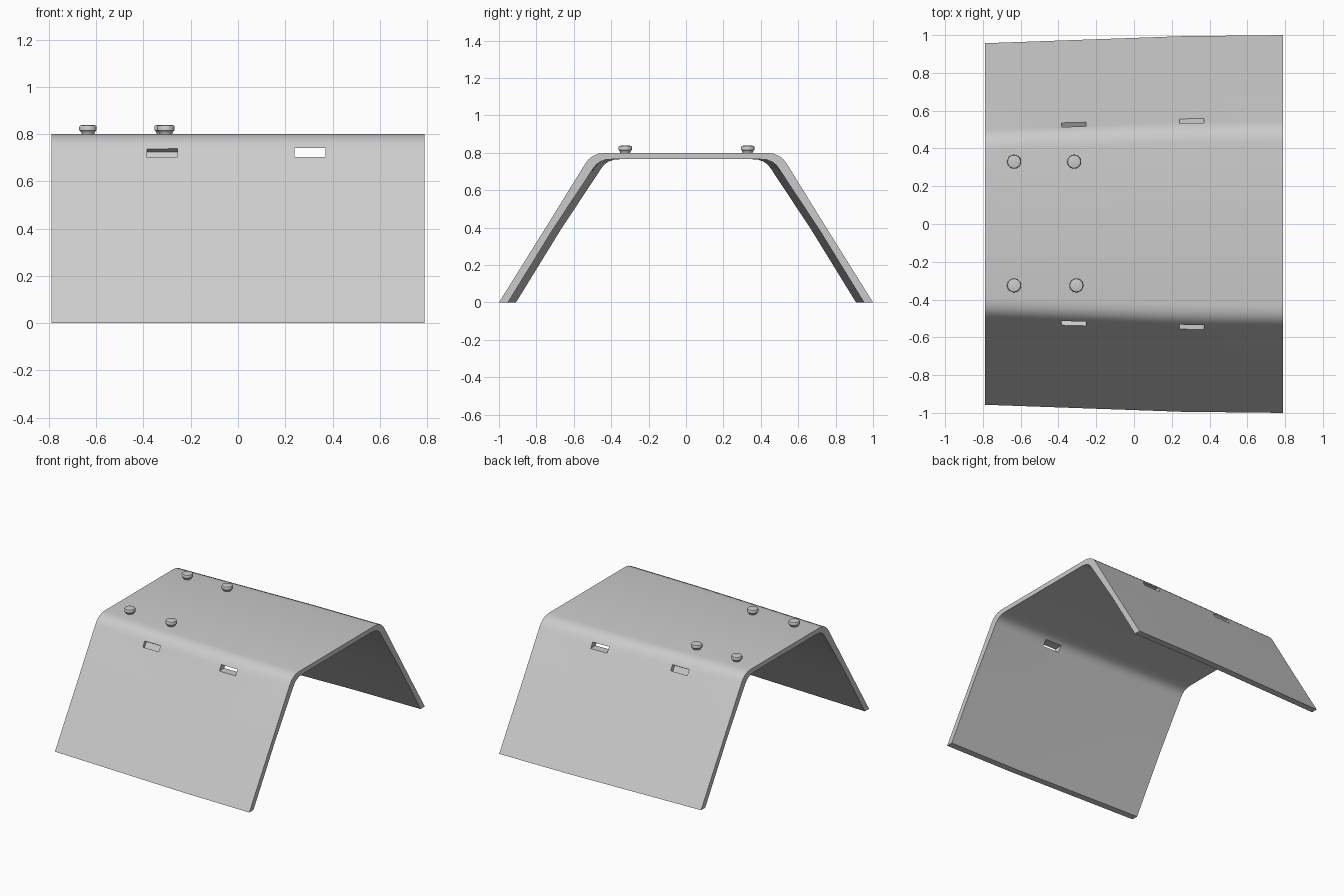
import bpy, bmesh, math
from mathutils import Matrix, Vector

cube = bpy.data.objects.get("Cube")
if cube:
    bpy.data.objects.remove(cube, do_unlink=True)

grey = bpy.data.materials.new("light grey")
grey.use_nodes = True
GREY = (0.6, 0.6, 0.6, 1)
grey.diffuse_color = GREY
grey.node_tree.nodes["Principled BSDF"].inputs["Base Color"].default_value = GREY


def make_object(name, bm):
    bmesh.ops.recalc_face_normals(bm, faces=bm.faces)
    mesh = bpy.data.meshes.new(name)
    bm.to_mesh(mesh)
    bm.free()
    mesh.materials.append(grey)
    obj = bpy.data.objects.new(name, mesh)
    bpy.context.collection.objects.link(obj)
    return obj


def smooth(obj, degrees):
    bpy.ops.object.select_all(action="DESELECT")
    bpy.context.view_layer.objects.active = obj
    obj.select_set(True)
    bpy.ops.object.shade_smooth_by_angle(angle=math.radians(degrees))


# Bent sheet: half profile mirrored in y, legs spread slightly along x
outer = [(1, 0), (0.753, 0.395), (0.54, 0.74), (0.523, 0.763),
         (0.50, 0.782), (0.47, 0.795), (0.435, 0.8)]
inner = [(0.952, 0), (0.712, 0.39), (0.497, 0.715), (0.482, 0.735),
         (0.46, 0.752), (0.43, 0.763), (0.395, 0.766)]
stations = [(-0.79, -0.043), (0.25, -0.006), (0.79, 0)]


def full(half):
    return half + [(-y, z) for y, z in reversed(half)]


bm = bmesh.new()
rings = []
for x, shift in stations:
    ring = []
    for points in (full(outer), full(inner)):
        ring.append([bm.verts.new((x, y + math.copysign(shift, y) * (1 if shift > 0 else -1)
                                   * (1 if shift > 0 else -1) * (-1 if shift < 0 else 1)
                                   if y > 0 else y - shift, z)) for y, z in points])
    rings.append(ring)
for a, b in zip(rings, rings[1:]):
    for side in (0, 1):
        for i in range(len(a[side]) - 1):
            bm.faces.new((a[side][i], a[side][i + 1], b[side][i + 1], b[side][i]))
    for i in (0, -1):
        bm.faces.new((a[0][i], b[0][i], b[1][i], a[1][i]))
for o, n in (rings[0], rings[-1]):
    for i in range(len(o) - 1):
        bm.faces.new((o[i], o[i + 1], n[i + 1], n[i]))
sheet = make_object("bent_sheet", bm)


# Slots: straight through on one end, blind pockets square to the leg on the other
def cut(name, centre, size, tilt):
    bm = bmesh.new()
    matrix = (Matrix.Translation(centre) @ Matrix.Rotation(tilt, 4, "X")
              @ Matrix.Diagonal((*size, 1)))
    bmesh.ops.create_cube(bm, size=1, matrix=matrix)
    cutter = make_object(name, bm)
    cutter.hide_render = True
    mod = sheet.modifiers.new(name, "BOOLEAN")
    mod.operation = "DIFFERENCE"
    mod.solver = "EXACT"
    mod.object = cutter
    bpy.context.view_layer.objects.active = sheet
    bpy.ops.object.modifier_apply(modifier=name)
    bpy.data.objects.remove(cutter, do_unlink=True)


lean = math.atan2(0.213, 0.345)
for side in (-1, 1):
    cut("through_slot", Vector((0.305, side * 0.52, 0.722)), (0.13, 0.3, 0.038), 0)
    cut("blind_slot", Vector((-0.32, side * 0.53, 0.722)), (0.13, 0.062, 0.042), side * lean)
smooth(sheet, 30)

# Fasteners: lathed heads with a narrow neck
head = [(0.024, 0.79), (0.028, 0.806), (0.032, 0.812), (0.037, 0.816),
        (0.037, 0.83), (0.034, 0.836), (0.02, 0.839)]
for i, (x, y) in enumerate([(-0.635, 0.33), (-0.317, 0.33), (-0.635, -0.325), (-0.305, -0.325)]):
    bm = bmesh.new()
    loops = []
    for r, z in head:
        loops.append([bm.verts.new((x + r * math.cos(k * math.tau / 24),
                                    y + r * math.sin(k * math.tau / 24), z)) for k in range(24)])
    for a, b in zip(loops, loops[1:]):
        for k in range(24):
            bm.faces.new((a[k], a[k - 1], b[k - 1], b[k]))
    bm.faces.new(loops[0])
    bm.faces.new(loops[-1])
    smooth(make_object(f"fastener_{i + 1}", bm), 35)
